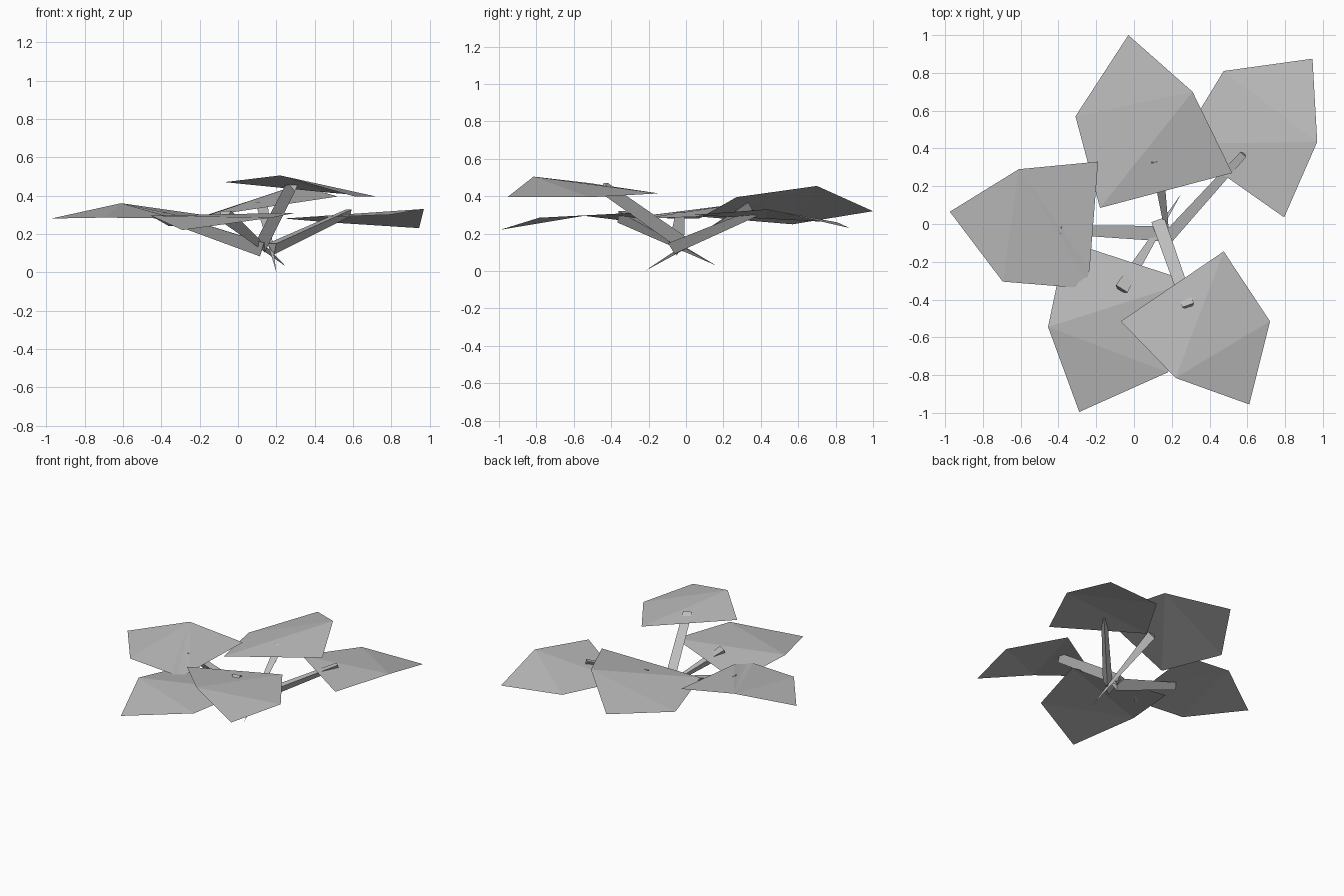
import bpy
import bmesh
from mathutils import Vector

old = bpy.data.objects.get("Cube")
if old:
    bpy.data.objects.remove(old)

grey = bpy.data.materials.new("plain grey")
grey.use_nodes = True
COLOUR = (0.5, 0.5, 0.5, 1)
grey.diffuse_color = COLOUR
grey.node_tree.nodes["Principled BSDF"].inputs["Base Color"].default_value = COLOUR


def finish(name, bm):
    mesh = bpy.data.meshes.new(name)
    bm.to_mesh(mesh)
    bm.free()
    mesh.materials.append(grey)
    obj = bpy.data.objects.new(name, mesh)
    bpy.context.collection.objects.link(obj)
    return obj


def leaf(name, outline):
    """Folded leaf: outline runs tip, ridge, then round; faces fan from the ridge."""
    bm = bmesh.new()
    v = [bm.verts.new(p) for p in outline]
    ring = v[2:] + v[:1]
    for a, b in zip(ring, ring[1:]):
        bm.faces.new((v[1], b, a))
    return finish(name, bm)


def stem(name, root, tip, root_r, tip_r):
    """Three-sided tapered stalk, one flat side up; zero root radius gives a spike."""
    root, tip = Vector(root), Vector(tip)
    along = (tip - root).normalized()
    side = along.cross(Vector((0, 0, 1))).normalized()
    up = side.cross(along)
    bm = bmesh.new()

    def section(centre, r):
        return [bm.verts.new(centre + side * r * s + up * r * u)
                for s, u in ((-0.8, 0.5), (0.8, 0.5), (0, -1))]

    end = section(tip, tip_r)
    if root_r:
        start = section(root, root_r)
        bm.faces.new(start)
    else:
        start = [bm.verts.new(root)] * 3
    bm.faces.new(end)
    for i in range(3):
        j = (i + 1) % 3
        corners = [start[i], start[j], end[j], end[i]]
        bm.faces.new(list(dict.fromkeys(corners)))
    bmesh.ops.recalc_face_normals(bm, faces=bm.faces)
    return finish(name, bm)


# Leaves
leaf("back_leaf", [(-.03, 1, .32), (.31, .7, .455), (.52, .27, .395),
                   (-.18, .085, .29), (-.31, .57, .25)])
leaf("back_left_leaf", [(.945, .875, .23), (.97, .435, .33), (.795, .035, .3),
                        (.24, .425, .28), (.475, .81, .26)])
leaf("right_leaf", [(-.975, .065, .28), (-.61, .29, .36), (-.19, .33, .3),
                    (-.235, -.24, .28), (-.25, -.3, .27), (-.28, -.33, .27),
                    (-.33, -.335, .28), (-.695, -.305, .285)])
leaf("front_left_leaf", [(.61, -.955, .395), (.22, -.815, .505), (-.07, -.515, .47),
                         (.475, -.145, .415), (.72, -.515, .395)])
leaf("front_right_leaf", [(-.29, -.995, .22), (-.455, -.545, .295), (-.36, -.09, .24),
                          (.3, -.305, .31), (.18, -.785, .285)])

# Stalks meeting near the ground
stem("back_stem", (.2, -.22, 0), (.12, .34, .35), 0, .04)
stem("front_right_stem", (.25, .16, .03), (-.07, -.35, .3), 0, .045)
stem("back_left_stem", (.18, -.07, .13), (.58, .37, .315), .04, .025)
stem("right_stem", (.13, -.05, .13), (-.39, -.03, .3), .05, .03)
stem("front_left_stem", (.13, .01, .14), (.29, -.44, .455), .045, .04)
